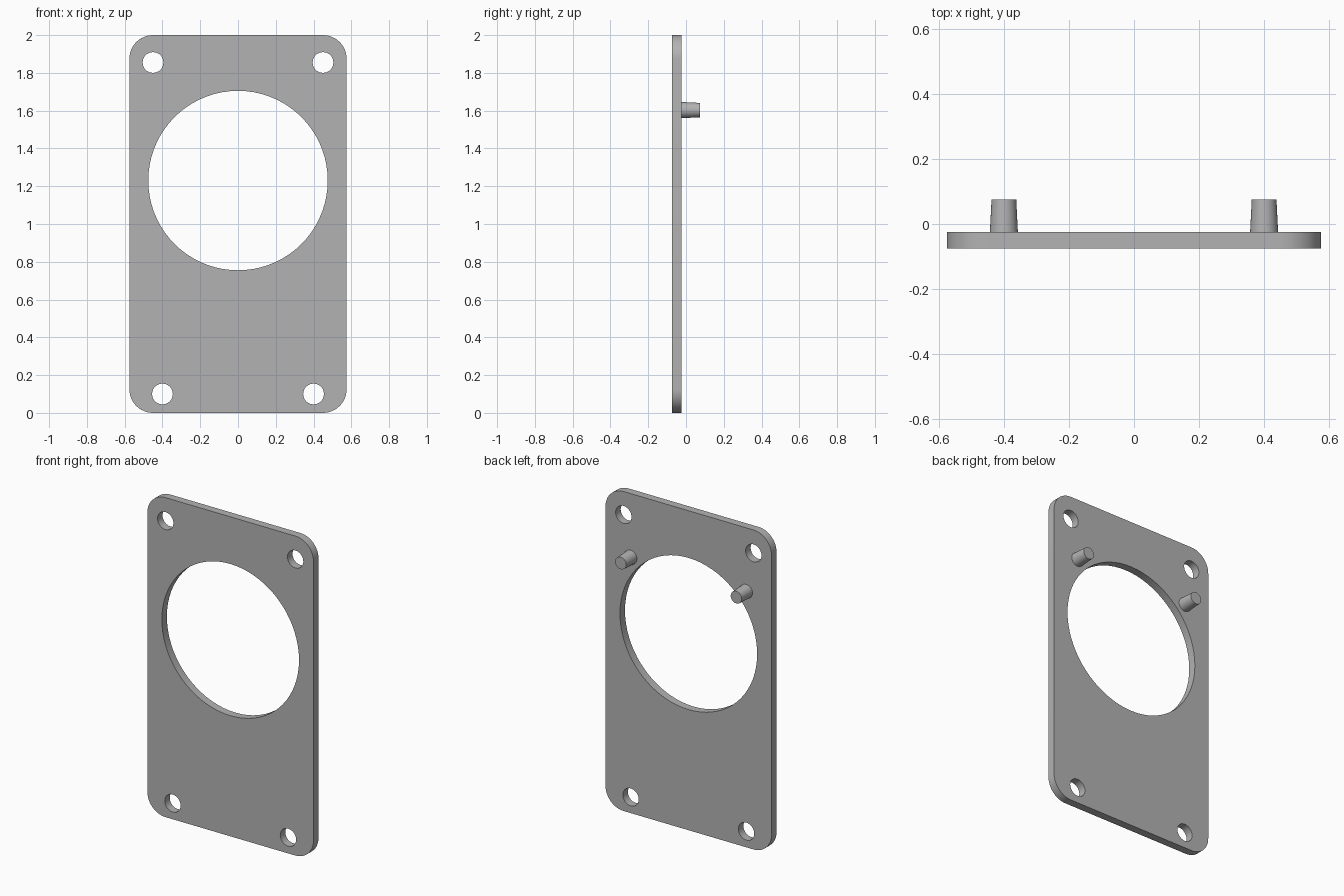
import bpy, bmesh
from math import sin, cos, pi, radians

cube = bpy.data.objects.get("Cube")
if cube:
    bpy.data.objects.remove(cube, do_unlink=True)

grey = bpy.data.materials.new("plain grey")
grey.use_nodes = True
colour = (0.45, 0.45, 0.45, 1)
grey.diffuse_color = colour
grey.node_tree.nodes["Principled BSDF"].inputs["Base Color"].default_value = colour

WIDTH, HEIGHT, THICK, CORNER = 1.15, 2.0, 0.05, 0.125
BACK_Y = -0.025  # rear face of the plate


def arc(cx, cz, r, start, end, steps):
    return [(cx + r * cos(start + (end - start) * i / steps),
             cz + r * sin(start + (end - start) * i / steps)) for i in range(steps + 1)]


def circle(cx, cz, r, steps):
    return arc(cx, cz, r, 0, 2 * pi, steps)[:-1]


def finish(obj):
    bpy.ops.object.select_all(action='DESELECT')
    obj.select_set(True)
    bpy.context.view_layer.objects.active = obj
    if obj.type == 'CURVE':
        bpy.ops.object.convert(target='MESH')
        obj = bpy.context.object
    bm = bmesh.new()
    bm.from_mesh(obj.data)
    bmesh.ops.remove_doubles(bm, verts=bm.verts, dist=0.0001)
    bmesh.ops.recalc_face_normals(bm, faces=bm.faces)
    bm.to_mesh(obj.data)
    bm.free()
    obj.data.materials.clear()
    obj.data.materials.append(grey)
    bpy.ops.object.shade_smooth_by_angle(angle=radians(35))


# Plate outline with rounded corners
outline = []
for i, (sx, sz) in enumerate([(1, 1), (-1, 1), (-1, -1), (1, -1)]):
    outline += arc(sx * (WIDTH / 2 - CORNER), HEIGHT / 2 + sz * (HEIGHT / 2 - CORNER),
                   CORNER, i * pi / 2, (i + 1) * pi / 2, 12)

# Large opening and four screw holes
loops = [outline, circle(0, 1.23, 0.475, 72)]
for side in (-1, 1):
    loops.append(circle(side * 0.45, 1.855, 0.055, 28))
    loops.append(circle(side * 0.40, 0.10, 0.055, 28))

# Plate: filled, extruded outline stood upright
curve = bpy.data.curves.new("mounting_plate", 'CURVE')
curve.dimensions = '2D'
curve.fill_mode = 'BOTH'
curve.extrude = THICK / 2
for loop in loops:
    spline = curve.splines.new('POLY')
    spline.points.add(len(loop) - 1)
    for point, (x, z) in zip(spline.points, loop):
        point.co = (x, z, 0, 1)
    spline.use_cyclic_u = True
plate = bpy.data.objects.new("mounting_plate", curve)
bpy.context.collection.objects.link(plate)
plate.rotation_euler.x = pi / 2
plate.location.y = BACK_Y - THICK / 2
finish(plate)

# Tapered locating pegs on the back
for name, side in (("left_peg", 1), ("right_peg", -1)):
    bpy.ops.mesh.primitive_cone_add(vertices=32, radius1=0.043, radius2=0.038, depth=0.1,
                                    location=(side * 0.4, BACK_Y + 0.05, 1.603),
                                    rotation=(-pi / 2, 0, 0))
    peg = bpy.context.object
    peg.name = name
    finish(peg)
